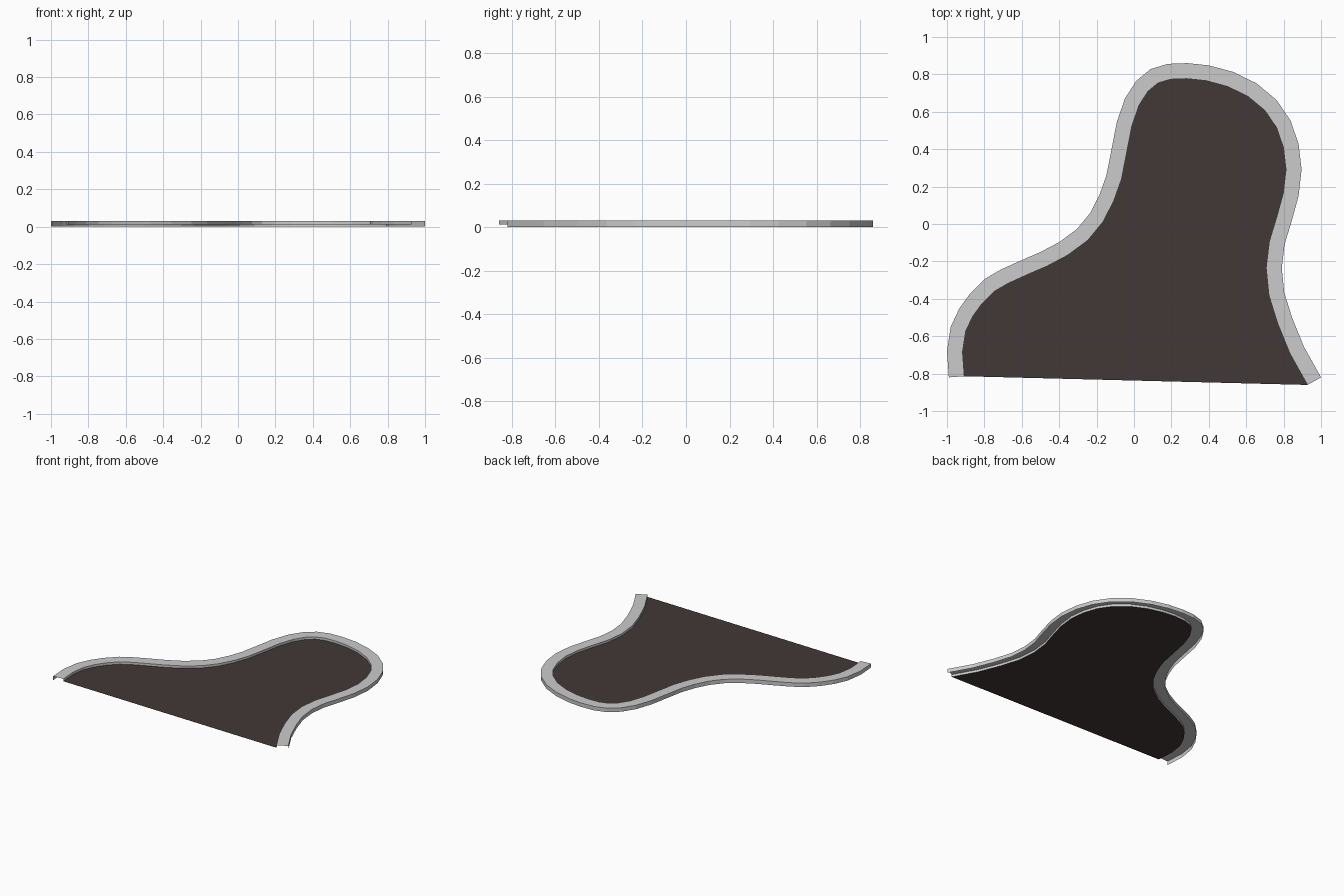
import bpy
from mathutils import Vector

if "Cube" in bpy.data.objects:
    bpy.data.objects.remove(bpy.data.objects["Cube"])

RIM_W, TOP, FLOOR = 0.083, 0.03, 0.012

# Outer outline of the rim, left end clockwise to right end
OUTLINE = [Vector(p) for p in [
    (-.99, -.82), (-1, -.68), (-.98, -.55), (-.935, -.453), (-.875, -.37),
    (-.797, -.293), (-.71, -.243), (-.6, -.193), (-.5, -.15), (-.4, -.097),
    (-.305, -.027), (-.235, .058), (-.185, .155), (-.147, .262), (-.12, .4),
    (-.092, .545), (-.048, .672), (.012, .765), (.088, .828), (.18, .856),
    (.285, .86), (.4, .848), (.53, .813), (.655, .752), (.762, .663),
    (.837, .553), (.88, .428), (.896, .292), (.88, .15), (.843, .015),
    (.805, -.11), (.79, -.235), (.803, -.365), (.845, -.5), (.908, -.655),
    (1, -.82)]]


def offset_inward(pts, dist):
    """Mitred offset to the right of the direction of travel."""
    result = []
    for i, p in enumerate(pts):
        dirs = []
        if i > 0:
            dirs.append((p - pts[i - 1]).normalized())
        if i < len(pts) - 1:
            dirs.append((pts[i + 1] - p).normalized())
        normals = [Vector((d.y, -d.x)) for d in dirs]
        n = sum(normals, Vector((0, 0))).normalized()
        result.append(p + n * dist / n.dot(normals[0]))
    return result


def make_object(name, verts, faces):
    mesh = bpy.data.meshes.new(name)
    mesh.from_pydata(verts, [], faces)
    mesh.update()
    obj = bpy.data.objects.new(name, mesh)
    bpy.context.collection.objects.link(obj)
    return obj


inner = offset_inward(OUTLINE, RIM_W)

# Rim: open-bottomed channel with outer wall, top and inner wall
rim_verts, rim_faces = [], []
for o, n in zip(OUTLINE, inner):
    rim_verts += [(*o, 0), (*o, TOP), (*n, TOP), (*n, FLOOR)]
for i in range(len(OUTLINE) - 1):
    for k in range(3):
        a, b = 4 * i + k, 4 * (i + 1) + k
        rim_faces.append((a, a + 1, b + 1, b))
make_object("raised_rim", rim_verts, rim_faces)

# Floor: flat dark sheet filling the inner outline
floor = make_object("dark_floor", [(*p, FLOOR) for p in inner],
                    [tuple(reversed(range(len(inner))))])
mat = bpy.data.materials.new("dark_brown")
mat.diffuse_color = (0.055, 0.038, 0.038, 1)
mat.use_nodes = True
mat.node_tree.nodes["Principled BSDF"].inputs["Base Color"].default_value = mat.diffuse_color
floor.data.materials.append(mat)
